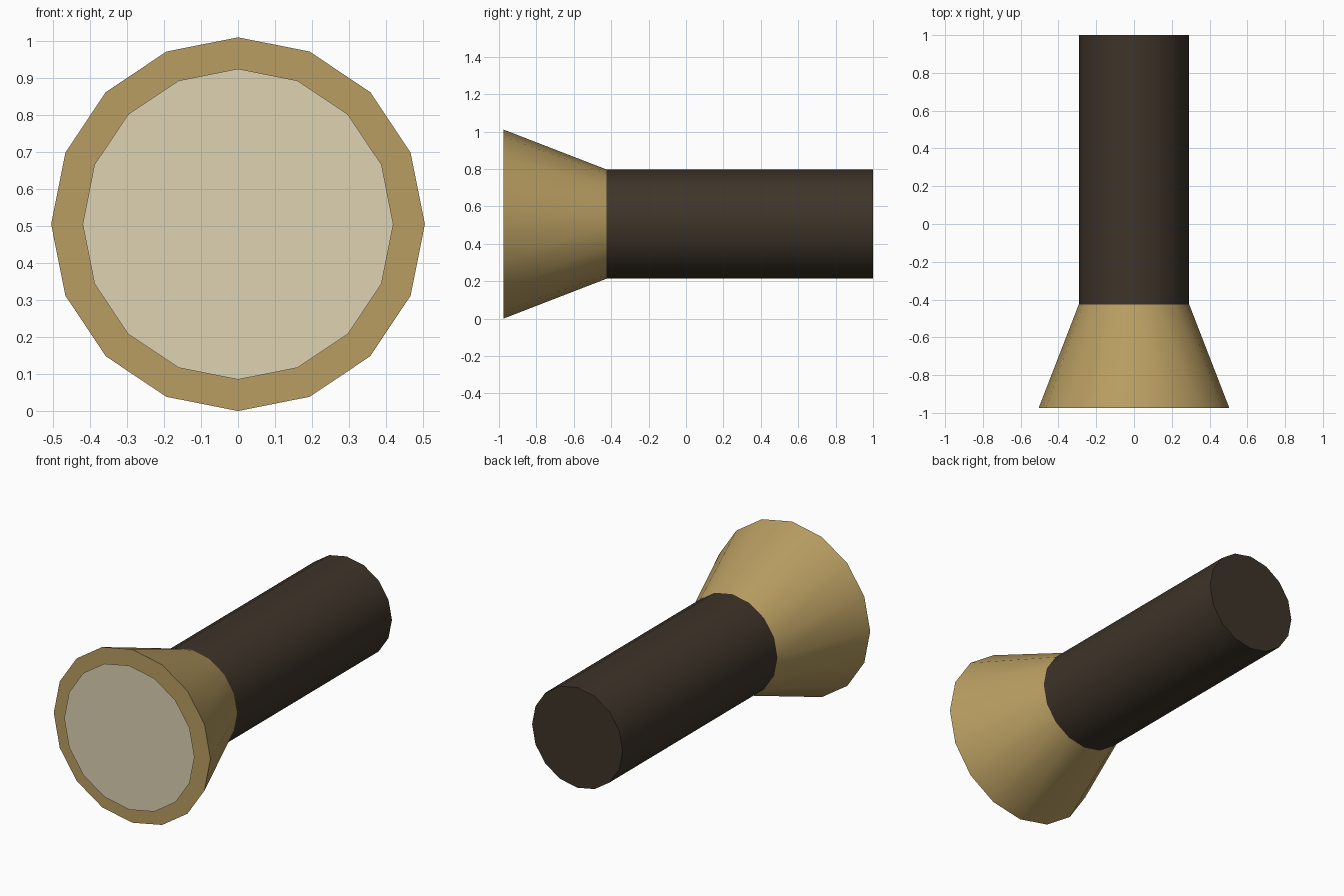
import bpy
import math

cube = bpy.data.objects.get("Cube")
if cube:
    bpy.data.objects.remove(cube, do_unlink=True)

SIDES = 16
AXIS_Z = 0.505


def material(name, rgb):
    """Flat material from a display colour, stored as linear values."""
    linear = [((c / 255 + 0.055) / 1.055) ** 2.4 for c in rgb]
    mat = bpy.data.materials.new(name)
    mat.use_nodes = True
    mat.diffuse_color = (*linear, 1)
    mat.node_tree.nodes["Principled BSDF"].inputs["Base Color"].default_value = (*linear, 1)
    return mat


def finish(name, mat):
    obj = bpy.context.object
    obj.name = name
    obj.data.materials.append(mat)
    bpy.ops.object.transform_apply(location=False, rotation=True, scale=True)
    bpy.ops.object.shade_smooth_by_angle(angle=math.radians(30))
    return obj


def tube(name, front_y, back_y, front_radius, back_radius, mat):
    """Capped cone or cylinder lying along the y axis."""
    bpy.ops.mesh.primitive_cone_add(
        vertices=SIDES, radius1=back_radius, radius2=front_radius,
        depth=back_y - front_y, location=(0, (front_y + back_y) / 2, AXIS_Z),
        rotation=(math.pi / 2, 0, 0))
    return finish(name, mat)


brass = material("brass", (184, 157, 97))
dark_brown = material("dark brown", (62, 52, 41))
pale_glass = material("pale glass", (221, 210, 178))

# Handle and flared head
tube("handle", -0.425, 1.0, 0.292, 0.292, dark_brown)
tube("flared_head", -0.975, -0.425, 0.505, 0.292, brass)

# Thin lens disc held just in front of the head
bpy.ops.mesh.primitive_circle_add(
    vertices=SIDES, radius=0.42, fill_type='NGON',
    location=(0, -1.0, AXIS_Z), rotation=(math.pi / 2, 0, 0))
finish("lens", pale_glass)
